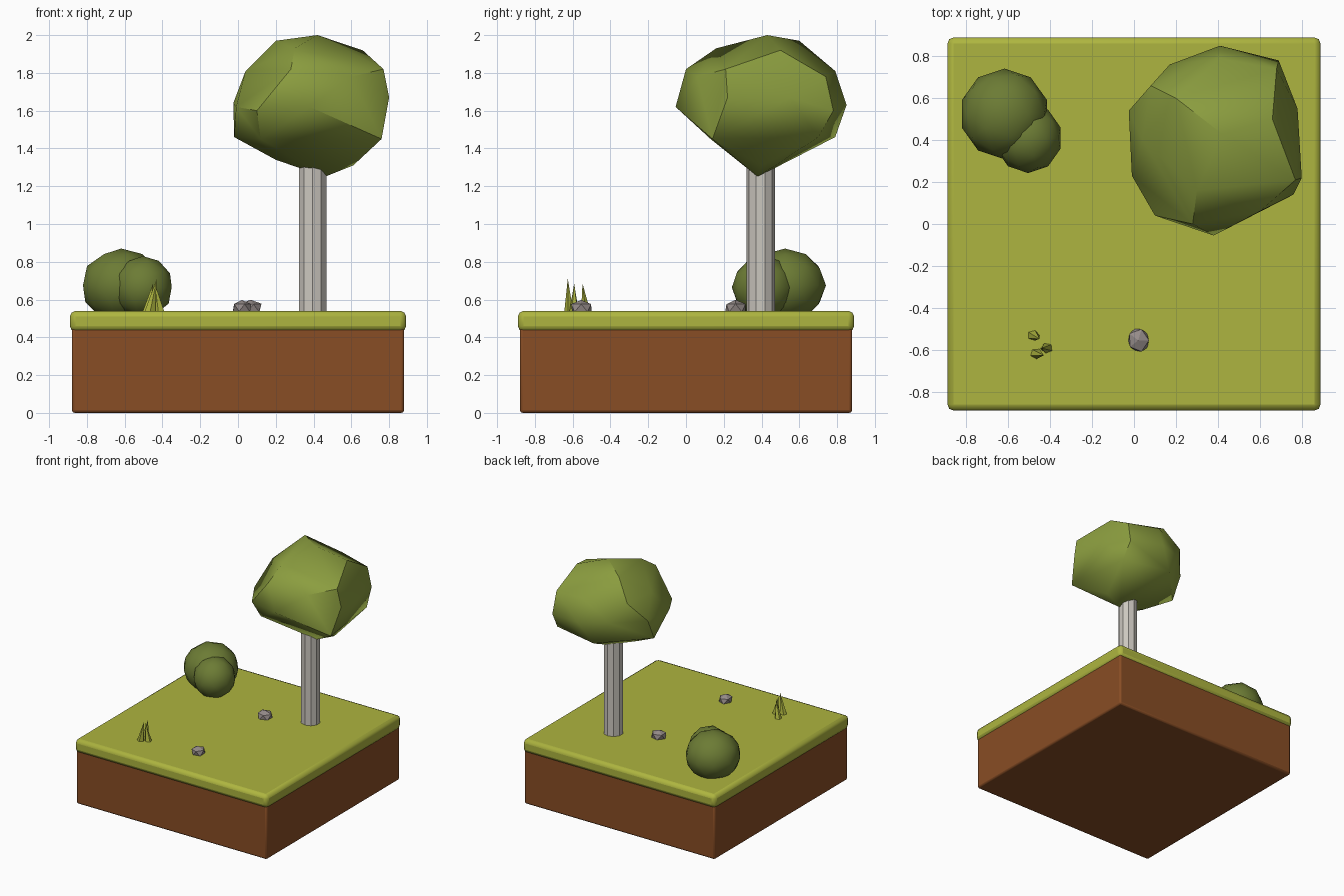
import bpy, bmesh, math, random
from mathutils import Vector

if "Cube" in bpy.data.objects:
    bpy.data.objects.remove(bpy.data.objects["Cube"])


def material(name, rgb):
    m = bpy.data.materials.new(name)
    m.diffuse_color = (*rgb, 1)
    m.use_nodes = True
    m.node_tree.nodes["Principled BSDF"].inputs["Base Color"].default_value = m.diffuse_color
    return m


soil_mat = material("soil", (0.25, 0.075, 0.018))
grass_mat = material("grass", (0.42, 0.46, 0.05))
leaf_mat = material("leaves", (0.26, 0.34, 0.05))
bush_mat = material("bush_leaves", (0.15, 0.2, 0.035))
bark_mat = material("bark", (0.6, 0.57, 0.52))
rock_mat = material("stone", (0.3, 0.26, 0.25))


def finish(obj, name, mat, smooth=None):
    obj.name = name
    obj.data.materials.append(mat)
    if smooth:
        bpy.ops.object.select_all(action='DESELECT')
        obj.select_set(True)
        bpy.context.view_layer.objects.active = obj
        bpy.ops.object.shade_smooth_by_angle(angle=math.radians(smooth))
    return obj


def slab(name, half, z0, z1, bevel, segments, mat):
    bpy.ops.mesh.primitive_cube_add(size=1, location=(0, 0, (z0 + z1) / 2))
    o = bpy.context.object
    o.scale = (2 * half, 2 * half, z1 - z0)
    bpy.ops.object.transform_apply(location=False, rotation=False, scale=True)
    b = o.modifiers.new("bevel", 'BEVEL')
    b.width, b.segments = bevel, segments
    return finish(o, name, mat, 35)


def mesh_object(name, bm, mat, smooth=None):
    me = bpy.data.meshes.new(name)
    bmesh.ops.recalc_face_normals(bm, faces=bm.faces)
    bm.to_mesh(me)
    bm.free()
    o = bpy.data.objects.new(name, me)
    bpy.context.collection.objects.link(o)
    return finish(o, name, mat, smooth)


def blob(name, centre, radii, subdiv, mat, smooth=None, jitter=0.0, seed=0):
    rnd = random.Random(seed)
    bm = bmesh.new()
    bmesh.ops.create_icosphere(bm, subdivisions=subdiv, radius=1)
    for v in bm.verts:
        k = 1 + rnd.uniform(-jitter, jitter)
        v.co = Vector(c + r * k * p for c, r, p in zip(centre, radii, v.co))
    return mesh_object(name, bm, mat, smooth)


# Ground: soil block with an overhanging turf layer
slab("soil_block", 0.88, 0.0, 0.46, 0.015, 2, soil_mat)
slab("grass_layer", 0.89, 0.43, 0.54, 0.03, 2, grass_mat)

# Trunk
bpy.ops.mesh.primitive_cylinder_add(vertices=10, radius=0.076, depth=0.95,
                                    location=(0.395, 0.395, 0.965))
finish(bpy.context.object, "tree_trunk", bark_mat)

# Crown: faceted hull, one line per height band
crown_points = [
    (.42, .43, 2.0), (.20, .60, 1.97), (.66, .50, 1.92), (.30, .16, 1.93),
    (.04, .40, 1.81), (.28, .0, 1.82), (.60, .06, 1.78), (.77, .21, 1.82), (.08, .66, 1.80),
    (.41, .79, 1.81), (.68, .74, 1.78),
    (.80, .22, 1.67), (.78, .55, 1.67), (.69, .78, 1.60), (.41, .85, 1.63), (.17, .76, 1.65),
    (-.025, .54, 1.64), (-.01, .23, 1.62), (.10, .04, 1.60), (.38, -.055, 1.62),
    (.76, .14, 1.45), (.70, .70, 1.46), (.30, .79, 1.46), (-.02, .45, 1.46), (.12, .13, 1.45),
    (.61, .40, 1.31), (.20, .35, 1.34), (.46, .38, 1.25),
]
bm = bmesh.new()
for p in crown_points:
    bm.verts.new(p)
bmesh.ops.convex_hull(bm, input=bm.verts)
mesh_object("tree_crown", bm, leaf_mat, 40)

# Bush made of two overlapping balls
blob("bush_large", (-0.618, 0.525, 0.675), (0.213, 0.216, 0.195), 2, bush_mat, 40)
blob("bush_small", (-0.505, 0.41, 0.665), (0.162, 0.167, 0.165), 2, bush_mat, 40)

# Rocks
blob("rock_front", (0.02, -0.555, 0.556), (0.056, 0.061, 0.044), 1, rock_mat, None, 0.08, 2)
blob("rock_back", (0.066, 0.262, 0.556), (0.061, 0.061, 0.046), 1, rock_mat, None, 0.08, 5)

# Grass tuft: leaning five-sided spikes (base, tip)
spikes = [((-.482, -.530), (-.45, -.548, .685)),
          ((-.468, -.618), (-.43, -.626, .71)),
          ((-.415, -.592), (-.44, -.592, .685))]
for i, ((x, y), tip) in enumerate(spikes):
    bm = bmesh.new()
    ring = [bm.verts.new((x + 0.031 * math.cos(a), y + 0.027 * math.sin(a), 0.53))
            for a in (k * math.tau / 5 + i for k in range(5))]
    top = bm.verts.new(tip)
    bm.faces.new(ring)
    for k in range(5):
        bm.faces.new((ring[k], ring[(k + 1) % 5], top))
    mesh_object(f"grass_blade_{i + 1}", bm, grass_mat)
